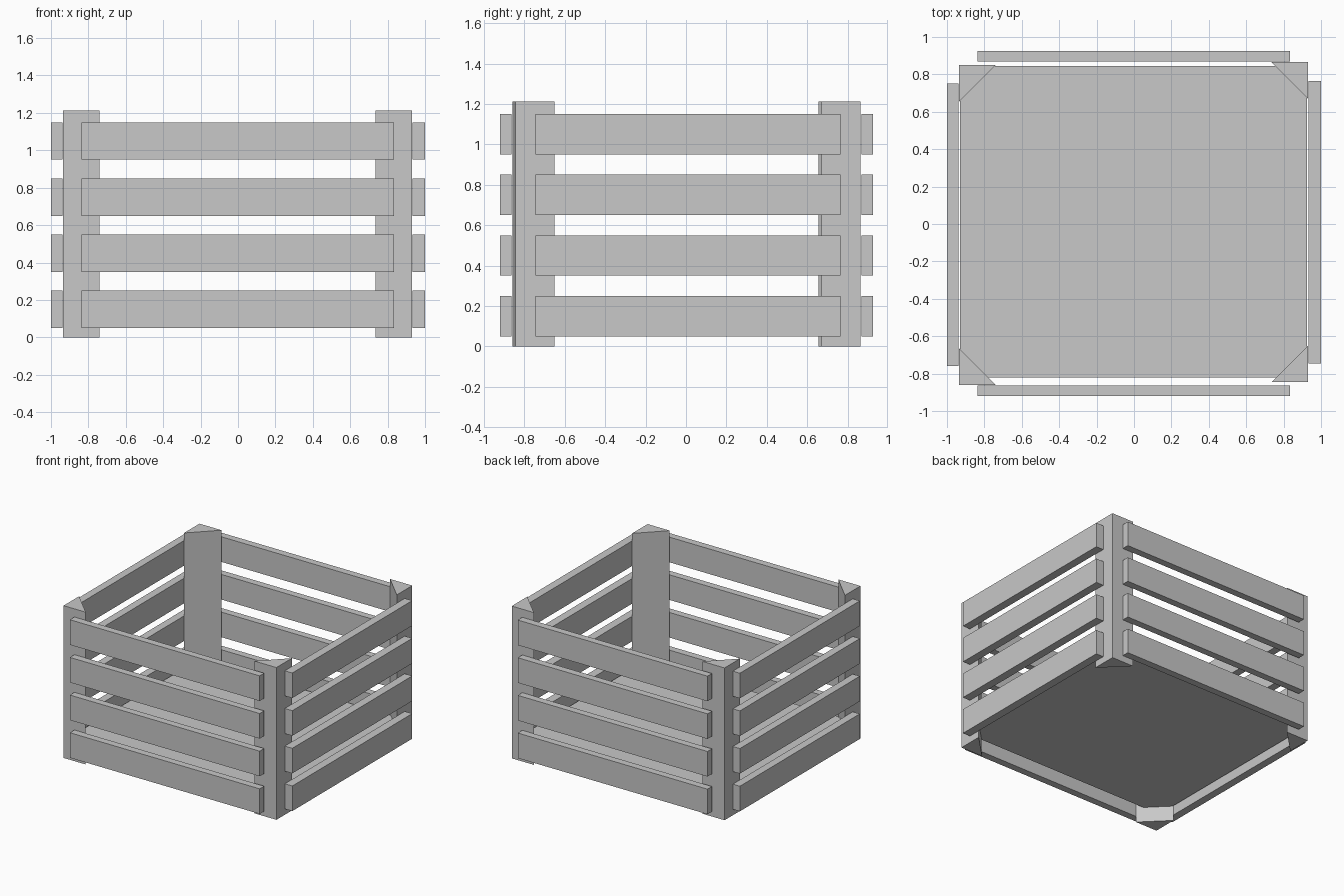
import bpy
import bmesh

cube = bpy.data.objects.get("Cube")
if cube:
    bpy.data.objects.remove(cube, do_unlink=True)

grey = bpy.data.materials.new("plain grey")
grey.use_nodes = True
colour = (0.58, 0.58, 0.58, 1)
grey.diffuse_color = colour
grey.node_tree.nodes["Principled BSDF"].inputs["Base Color"].default_value = colour


def prism(name, outline, z0, z1):
    """Extrude a flat outline upwards from z0 to z1."""
    bm = bmesh.new()
    base = bm.faces.new([bm.verts.new((x, y, z0)) for x, y in outline])
    top = bmesh.ops.extrude_face_region(bm, geom=[base])["geom"]
    verts = [g for g in top if isinstance(g, bmesh.types.BMVert)]
    bmesh.ops.translate(bm, verts=verts, vec=(0, 0, z1 - z0))
    bmesh.ops.recalc_face_normals(bm, faces=bm.faces)
    mesh = bpy.data.meshes.new(name)
    bm.to_mesh(mesh)
    bm.free()
    mesh.materials.append(grey)
    obj = bpy.data.objects.new(name, mesh)
    bpy.context.collection.objects.link(obj)
    return obj


def board(name, x0, x1, y0, y1, z0, z1):
    return prism(name, [(x0, y0), (x1, y0), (x1, y1), (x0, y1)], z0, z1)


# Triangular corner posts, right angle on the outside
LEG = 0.195
posts = {
    "front_right": (-0.935, -0.86),
    "front_left": (0.93, -0.845),
    "back_right": (-0.935, 0.85),
    "back_left": (0.93, 0.865),
}
for place, (x, y) in posts.items():
    dx = -LEG if x > 0 else LEG
    dy = -LEG if y > 0 else LEG
    prism(place + "_post", [(x, y), (x + dx, y), (x, y + dy)], 0, 1.213)

# Four rows of slats on every side
sides = {
    "front": (-0.837, 0.835, -0.92, -0.863),
    "back": (-0.837, 0.835, 0.868, 0.925),
    "right": (-1.0, -0.938, -0.76, 0.75),
    "left": (0.934, 1.0, -0.745, 0.765),
}
for row in range(4):
    z = 0.05 + 0.3 * row
    for side, (x0, x1, y0, y1) in sides.items():
        board(f"{side}_slat_{row + 1}", x0, x1, y0, y1, z, z + 0.2)

# Floor panel
board("floor", -0.93, 0.925, -0.822, 0.845, 0.12, 0.14)
